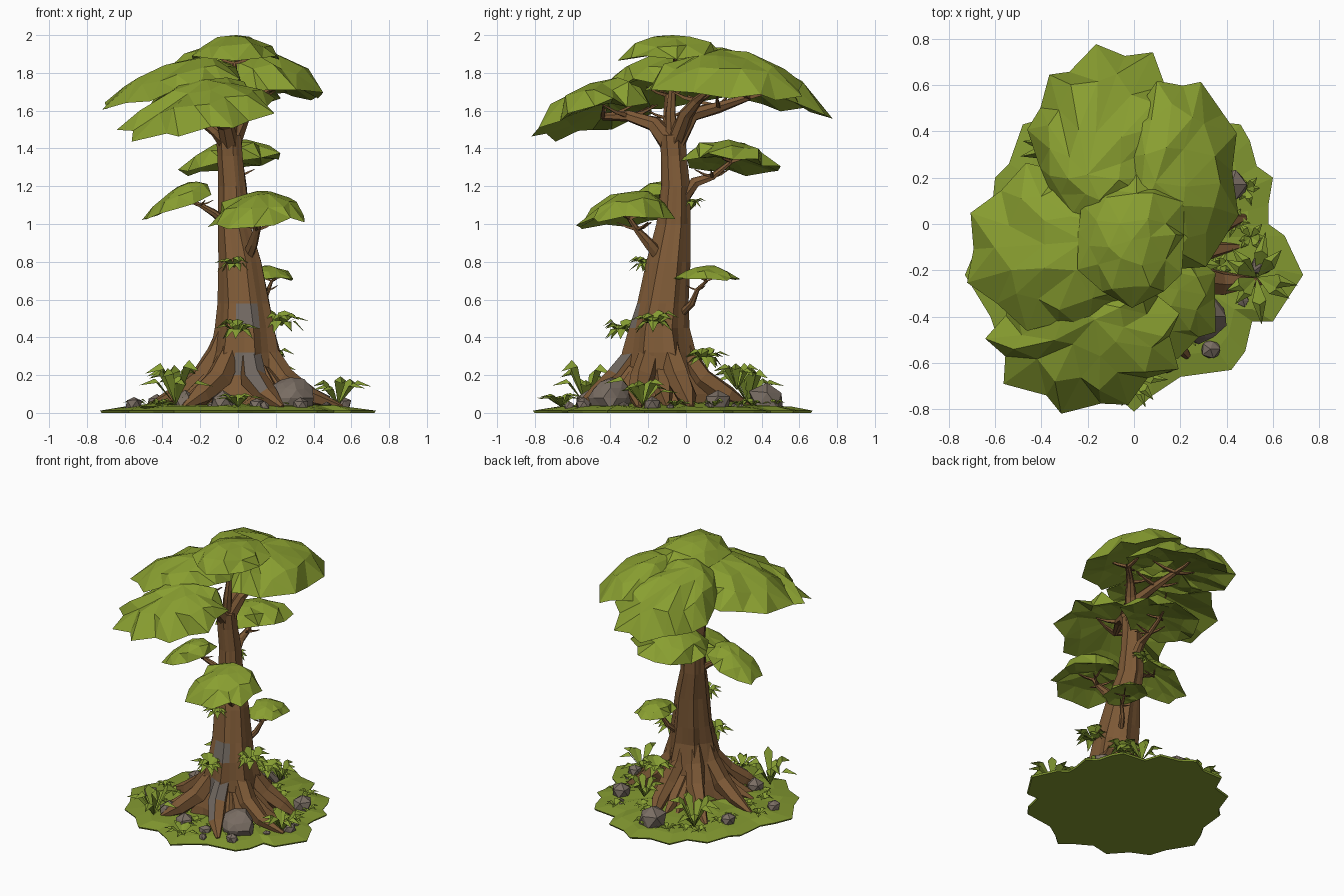
import bpy, bmesh, math, random
from mathutils import Vector

if "Cube" in bpy.data.objects:
    bpy.data.objects.remove(bpy.data.objects["Cube"])

rnd = random.Random(7)
TAU = math.tau
PHASE = math.radians(26)   # direction of the first root


def material(name, rgb):
    m = bpy.data.materials.new(name)
    m.diffuse_color = (*rgb, 1)
    m.use_nodes = True
    m.node_tree.nodes["Principled BSDF"].inputs["Base Color"].default_value = m.diffuse_color
    return m


LEAF = material("leaf_green", (0.25, 0.345, 0.03))
GRASS = material("grass_green", (0.225, 0.315, 0.03))
FERN = material("fern_green", (0.235, 0.335, 0.032))
BARK = material("bark_brown", (0.205, 0.1, 0.037))
GREY = material("bark_grey", (0.16, 0.135, 0.115))
ROCK = material("stone_grey", (0.195, 0.156, 0.127))


def finish(name, bm, *mats, recalc=True):
    if recalc:
        bmesh.ops.recalc_face_normals(bm, faces=bm.faces[:])
    me = bpy.data.meshes.new(name)
    bm.to_mesh(me)
    bm.free()
    for m in mats:
        me.materials.append(m)
    ob = bpy.data.objects.new(name, me)
    bpy.context.collection.objects.link(ob)
    return ob


def bridge(bm, a, b):
    n = len(a)
    for i in range(n):
        bm.faces.new((a[i], a[(i + 1) % n], b[(i + 1) % n], b[i]))


def fan(bm, ring, tip):
    n = len(ring)
    for i in range(n):
        bm.faces.new((ring[i], ring[(i + 1) % n], tip))


def add_tube(bm, pts, radii, sides=6):
    """Tapered faceted tube along a path."""
    pts = [Vector(p) for p in pts]
    d0 = (pts[1] - pts[0]).normalized()
    u = d0.orthogonal().normalized()
    rings = []
    for k, p in enumerate(pts):
        d = (pts[min(k + 1, len(pts) - 1)] - pts[max(k - 1, 0)]).normalized()
        u = d0.rotation_difference(d) @ u
        v, d0 = d.cross(u), d
        rings.append([])
        for i in range(sides):
            a, r = TAU * i / sides, radii[k] * rnd.uniform(0.85, 1.15)
            rings[-1].append(bm.verts.new(p + (u * math.cos(a) + v * math.sin(a)) * r))
    for a, b in zip(rings, rings[1:]):
        bridge(bm, a, b)
    bm.faces.new(rings[0])
    bm.faces.new(rings[-1])


def foliage(name, c, rx, ry, z0, z1, lean=(0, 0), tilt=(0, 0), n=15):
    """Umbrella-shaped leaf pad with jagged rim and hollow underside."""
    bm = bmesh.new()
    h = z1 - z0

    def vert(a, t, z, jit):
        px = t * math.cos(a) + lean[0] * (1 - t)
        py = t * math.sin(a) + lean[1] * (1 - t)
        z += tilt[0] * px + tilt[1] * py + rnd.uniform(-jit, jit) * h
        return bm.verts.new((c[0] + rx * px, c[1] + ry * py, z))

    def ring(m, t, z, spike, jit, off=0.0):
        out = []
        for i in range(m):
            a = TAU * (i + off + rnd.uniform(-0.25, 0.25)) / m
            s = t * (1 + spike * (0.7 if i % 2 else -1) + rnd.uniform(-0.05, 0.05))
            out.append(vert(a, s, z, jit))
        return out

    half = n // 2
    n = half * 2
    top = vert(0, 0, z1, 0)
    r1 = ring(half, 0.38, z0 + 0.9 * h, 0.12, 0.08)
    r2 = ring(n, 0.72, z0 + 0.58 * h, -0.08, 0.13)
    rim = ring(n, 1.0, z0, 0.08, 0.14)
    under = ring(n, 0.62, z0 + 0.2 * h, 0.05, 0.08)
    mid = vert(0, 0, z0 + 0.38 * h, 0)
    fan(bm, r1, top)
    # inner ring has half as many corners as the outer one
    for i in range(half):
        a, b = r1[i], r1[(i + 1) % half]
        p, q, s = r2[2 * i], r2[2 * i + 1], r2[(2 * i + 2) % n]
        for f in ((a, p, q), (a, q, b), (b, q, s)):
            bm.faces.new(f)
    for a, b in ((r2, rim), (rim, under)):
        bridge(bm, a, b)
    fan(bm, under, mid)
    bmesh.ops.triangulate(bm, faces=[f for f in bm.faces if len(f.verts) > 3])
    finish(name, bm, LEAF)


def fern(name, c, n, size, rise, tip_z=0.75, width=0.17):
    """Rosette of folded, arching blades."""
    bm = bmesh.new()
    for i in range(n):
        a = TAU * (i + rnd.uniform(-0.3, 0.3)) / n
        L, h = size * rnd.uniform(0.75, 1.15), rise * rnd.uniform(0.6, 1.1)
        d = Vector((math.cos(a), math.sin(a), 0))
        s, up, c0 = Vector((-d.y, d.x, 0)) * size * width, Vector((0, 0, 1)), Vector(c)
        base = bm.verts.new(c0)
        mid = bm.verts.new(c0 + d * L * 0.58 + up * h)
        l = bm.verts.new(c0 + d * L * 0.5 + s + up * h * 0.85)
        r = bm.verts.new(c0 + d * L * 0.5 - s + up * h * 0.85)
        tip = bm.verts.new(c0 + d * L + up * h * tip_z)
        for f in ((base, mid, l), (base, r, mid), (l, mid, tip), (mid, r, tip)):
            bm.faces.new(f)
    finish(name, bm, FERN, recalc=False)


def rock(name, x, y, r, tall=0.9):
    """Faceted boulder, flattened where it meets the ground."""
    bm = bmesh.new()
    bmesh.ops.create_icosphere(bm, subdivisions=2 if r > 0.1 else 1, radius=r)
    for v in bm.verts:
        v.co *= rnd.uniform(0.84, 1.14)
        v.co = (v.co.x + x, v.co.y + y, max(0.01, v.co.z * tall + r * 0.5 + 0.02))
    finish(name, bm, ROCK)


# Grassy ground island with a ragged edge
OUTLINE = [(.73, -.22), (.65, -.05), (.58, .0), (.58, .08), (.6, .2), (.53, .25), (.5, .36),
           (.46, .43), (.28, .45), (.24, .57), (.1, .6), (.0, .67), (-.12, .6), (-.28, .6),
           (-.34, .47), (-.48, .43), (-.54, .26), (-.6, .2), (-.62, .0), (-.68, -.1),
           (-.73, -.22), (-.62, -.4), (-.58, -.52), (-.45, -.58), (-.34, -.7), (-.2, -.67),
           (-.08, -.74), (.0, -.81), (.08, -.74), (.2, -.66), (.42, -.63), (.48, -.55),
           (.51, -.42), (.6, -.42)]
bm = bmesh.new()
rings = [[bm.verts.new((x * t, (y + .07) * t - .07, z + rnd.uniform(-j, j)))
          for x, y in OUTLINE]
         for t, z, j in ((.55, .05, .012), (.85, .032, .01), (1, .012, 0), (.99, 0, 0))]
fan(bm, rings[0], bm.verts.new((0, -0.07, 0.06)))
for a, b in zip(rings, rings[1:]):
    bridge(bm, a, b)
bm.faces.new(rings[-1])
finish("ground", bm, GRASS)

# Trunk: ribbed at the base, with grey patches on the front
SECTIONS = [(0.02, .03, -.14, .25), (.1, .03, -.14, .23), (.2, .03, -.14, .2),
            (.32, .045, -.145, .175), (.45, .045, -.145, .152), (.58, .035, -.125, .135),
            (.8, .015, -.095, .112), (1.0, -.02, -.067, .085), (1.2, -.027, -.058, .074),
            (1.36, -.04, -.066, .066), (1.47, -.045, -.075, .066)]
bm = bmesh.new()
rings = []
for z, x, y, r in SECTIONS:
    amp = 0.06 + 0.12 * max(0, 1 - z / 0.6)
    rings.append([])
    for i in range(21):
        a = TAU * i / 21
        q = r * (1 + amp * math.cos(7 * a) + rnd.uniform(-0.05, 0.05))
        rings[-1].append(bm.verts.new((x + q * math.cos(a + PHASE), y + q * math.sin(a + PHASE), z)))
for a, b in zip(rings, rings[1:]):
    bridge(bm, a, b)
bm.faces.new(rings[0])
bm.faces.new(rings[-1])
bmesh.ops.recalc_face_normals(bm, faces=bm.faces[:])
for f in bm.faces:
    p = f.calc_center_median()
    if f.normal.y < -0.5 and abs(p.x - 0.05) < 0.05 and (.2 < p.z < .33 or .45 < p.z < .6):
        f.material_index = 1
finish("trunk", bm, BARK, GREY)

# Buttress roots, the front one with a grey patch
bm = bmesh.new()
for k in range(7):
    a = TAU * k / 7 + PHASE
    L = rnd.uniform(0.46, 0.54)
    bend = rnd.uniform(-0.25, 0.25)
    path = [(0.07, .52, 0), (.135, .31, 0), (.23, .18, 0), (.36, .09, bend / 2), (L, .03, bend)]
    add_tube(bm, [(.035 + d * math.cos(a + b), -.14 + d * math.sin(a + b), z)
                  for d, z, b in path], (.04, .062, .068, .055, .015), 6)
    b = a + (0.35 if k % 2 else -0.35)
    add_tube(bm, [(.035 + d * math.cos(b), -.14 + d * math.sin(b), z)
                  for d, z in ((.15, .2), (.28, .09), (.42, .03))], (.06, .045, .012), 5)
bmesh.ops.recalc_face_normals(bm, faces=bm.faces[:])
for v in bm.verts:
    v.co.z = max(v.co.z, 0.005)
for f in bm.faces:
    p = f.calc_center_median()
    if f.normal.y < -0.3 and abs(p.x - 0.07) < 0.05 and p.y < -.3 and .14 < p.z < .36:
        f.material_index = 1
finish("roots", bm, BARK, GREY, recalc=False)

# Branches, each ending in a spray of twigs
BRANCHES = {
    "front": ([(-.045, -.085, 1.42), (-.07, -.17, 1.53), (-.12, -.3, 1.57), (-.2, -.44, 1.57)], .055),
    "back": ([(-.045, -.06, 1.42), (-.03, .03, 1.58), (-.05, .17, 1.62), (-.09, .33, 1.67)], .055),
    "left": ([(-.05, -.08, 1.42), (-.12, -.1, 1.49), (-.21, -.1, 1.56), (-.34, -.1, 1.68)], .042),
    "right": ([(-.04, -.06, 1.42), (.03, .0, 1.58), (.08, .06, 1.65), (.16, .13, 1.71)], .05),
    "top": ([(-.045, -.07, 1.44), (-.03, -.08, 1.58), (-.02, -.07, 1.74), (-.02, -.06, 1.85)], .036),
    "low_front": ([(.03, -.1, .78), (.08, -.2, .9), (.1, -.26, .97), (.11, -.3, 1.03)], .036),
    "low_left": ([(-.03, -.07, .98), (-.13, -.1, 1.06), (-.2, -.12, 1.1), (-.28, -.13, 1.13)], .024),
    "low_back": ([(-.02, -.04, 1.1), (-.02, .05, 1.22), (-.02, .14, 1.25), (-.03, .24, 1.33)], .036),
    "low_right": ([(.08, -.05, .5), (.13, .03, .58), (.16, .06, .65), (.18, .11, .7)], .022),
}
for name, (pts, r) in BRANCHES.items():
    bm = bmesh.new()
    add_tube(bm, pts, (r, r * 0.8, r * 0.55, r * 0.35), 7)
    spread = r * 3
    for src in (2, 3):
        for k in range(3):
            a = TAU * (k + rnd.random() * 0.6) / 3 + src
            s = Vector(pts[src])
            m = s + Vector((math.cos(a) * spread * .5, math.sin(a) * spread * .5, r * .4))
            e = s + Vector((math.cos(a) * spread, math.sin(a) * spread, r * 1.1))
            add_tube(bm, (s, m, e), (r * .32, r * .22, r * .08), 4)
    finish(name + "_branch", bm, BARK)

# Leaf pads of the crown and the lower branches
foliage("crown_top", (-.01, -.07), .24, .29, 1.88, 2.0, n=12)
foliage("crown_right", (.19, .2), .28, .42, 1.71, 1.91, (-.35, -.05), (-.04, 0), 16)
foliage("crown_back", (-.1, .36), .34, .42, 1.67, 1.9, (-.3, -.35), (.02, -.1), 18)
foliage("crown_left", (-.33, -.11), .38, .36, 1.69, 1.86, (.3, .1), (.07, .0), 16)
foliage("crown_front", (-.21, -.49), .41, .31, 1.55, 1.74, (.1, .25), (.07, .07), 18)
foliage("low_front_pad", (.11, -.32), .26, .26, 1.02, 1.17, (0, .2), (.02, .02), 14)
foliage("low_left_pad", (-.32, -.13), .19, .17, 1.09, 1.2, (.3, 0), (.07, 0), 12)
foliage("low_back_pad", (-.04, .24), .27, .26, 1.31, 1.44, (0, -.1), (.04, -.02), 14)
foliage("low_right_pad", (.17, .11), .13, .17, .71, .78, (0, 0), (-.01, 0), 12)

# Boulders and pebbles
for x, y, r in ((.28, -.4, .12), (-.08, -.52, .07), (-.55, -.25, .05), (.55, -.18, .05),
                (.33, -.54, .045), (.14, -.62, .03), (-.02, .43, .1), (-.43, .12, .06),
                (.42, .17, .075), (-.28, -.42, .07), (.1, -.53, .045), (.47, -.33, .03)):
    rock("rock", x, y, r)
for k in range(8):
    a, d = rnd.uniform(0, TAU), rnd.uniform(0.42, 0.55)
    rock("pebble", d * math.cos(a), d * math.sin(a) - .07, rnd.uniform(.015, .028))

# Ferns on the ground
for x, y, h in ((-.33, -.53, .22), (.53, -.23, .14), (-.3, .33, .21)):
    fern("ground_fern", (x, y, .04), 9, .18, h)
fern("front_fern", (0, -.66, .03), 9, .13, .07)
fern("back_fern", (.16, .27, .12), 8, .15, .14)

# Plants growing on the trunk
for x, y, z, s in ((0, -.34, .42, .12), (.23, -.17, .46, .13), (-.02, -.21, .77, .1),
                   (-.02, .03, 1.1, .07), (.17, .1, .27, .13)):
    fern("trunk_plant", (x, y, z), 9, s, s * .6, .5, .26)
    fern("trunk_plant_droop", (x, y, z + .01), 7, s * .85, s * .15, -2.5, .26)

# Low ground leaves
for k in range(24):
    a, d = TAU * k / 24 + rnd.uniform(-.1, .1), rnd.uniform(.36, .56)
    fern("ground_leaves", (d * math.cos(a), d * math.sin(a) - .07, .035), 6, .07,
         rnd.uniform(.02, .045), .5, .24)
